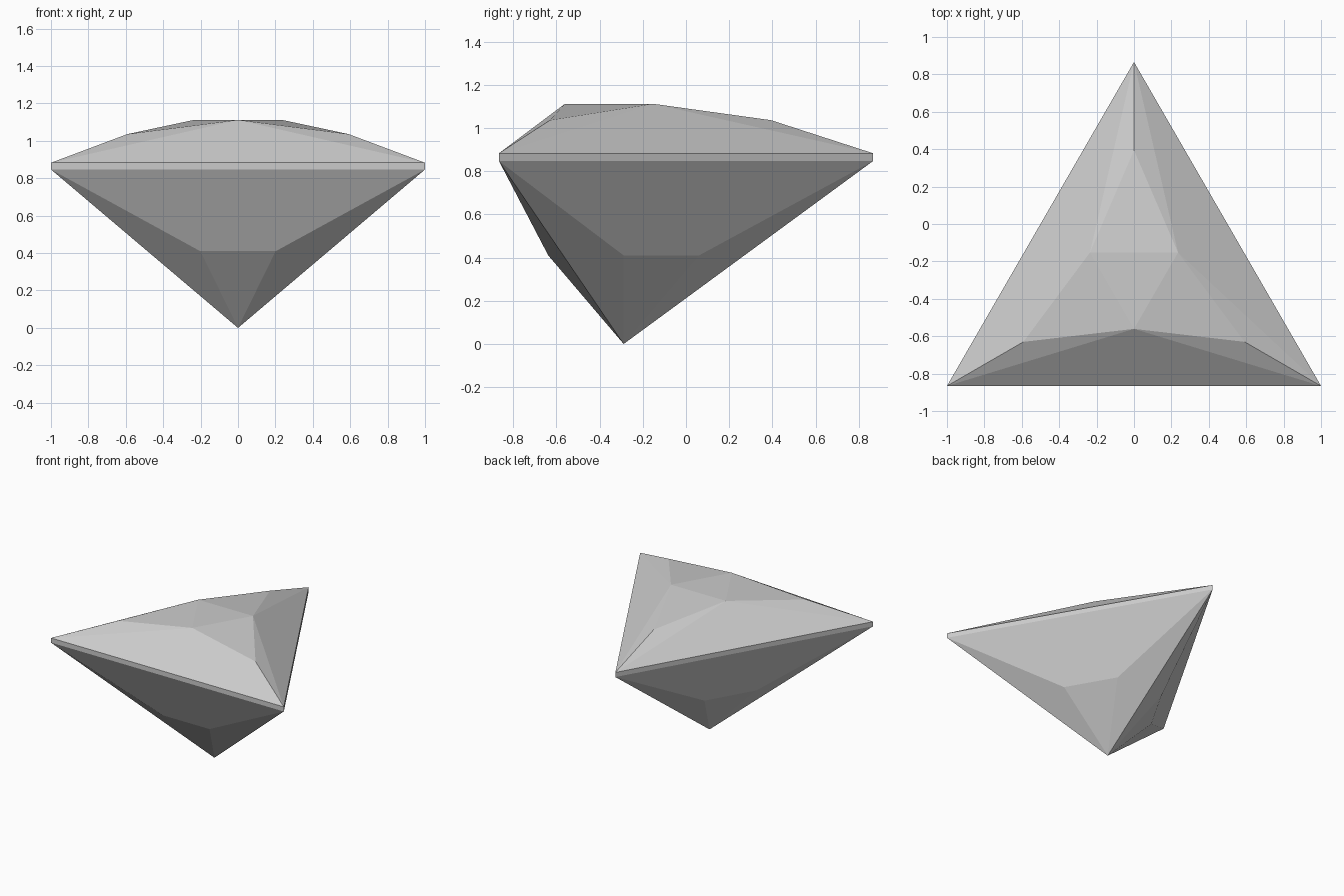
import bpy
import bmesh
from math import cos, sin, radians

cube = bpy.data.objects.get("Cube")
if cube:
    bpy.data.objects.remove(cube, do_unlink=True)

CENTRE_Y = -0.2887
SIDES = 3

# Single stone colour
stone = bpy.data.materials.new("pale_grey_stone")
stone.use_nodes = True
colour = (0.6, 0.6, 0.6, 1)
stone.diffuse_color = colour
stone.node_tree.nodes["Principled BSDF"].inputs["Base Color"].default_value = colour

bm = bmesh.new()


def ring(radius, z, count, start):
    """Evenly spaced vertices around the vertical axis of the stone."""
    angles = [radians(start + 360 * i / count) for i in range(count)]
    return [bm.verts.new((radius * cos(a), CENTRE_Y + radius * sin(a), z)) for a in angles]


# Levels of the cut, from the tip up to the flat table
tip = bm.verts.new((0, CENTRE_Y, 0))
pavilion = ring(0.403, 0.41, 2 * SIDES, 60)
girdle_low = ring(1.1547, 0.847, SIDES, 90)
girdle_high = ring(1.1547, 0.883, SIDES, 90)
crown = ring(0.683, 1.036, SIDES, 90)
table = ring(0.272, 1.112, SIDES, 150)

bm.faces.new(table)
for i in range(SIDES):
    j = (i + 1) % SIDES
    before, after = pavilion[2 * i], pavilion[2 * i + 1]
    following = pavilion[2 * j]
    # Pavilion: two facets at the corner, then the side and its lower triangle
    bm.faces.new((tip, girdle_low[i], before))
    bm.faces.new((tip, after, girdle_low[i]))
    bm.faces.new((after, following, girdle_low[j], girdle_low[i]))
    bm.faces.new((tip, following, after))
    # Girdle band
    bm.faces.new((girdle_low[i], girdle_low[j], girdle_high[j], girdle_high[i]))
    # Crown: side facet, two corner facets and the facet below the table edge
    bm.faces.new((girdle_high[i], girdle_high[j], table[i]))
    bm.faces.new((girdle_high[i], table[i], crown[i]))
    bm.faces.new((girdle_high[i], crown[i], table[i - 1]))
    bm.faces.new((crown[i], table[i], table[i - 1]))

bmesh.ops.recalc_face_normals(bm, faces=bm.faces)
mesh = bpy.data.meshes.new("triangular_gemstone")
bm.to_mesh(mesh)
bm.free()
mesh.materials.append(stone)
gem = bpy.data.objects.new("triangular_gemstone", mesh)
bpy.context.collection.objects.link(gem)
